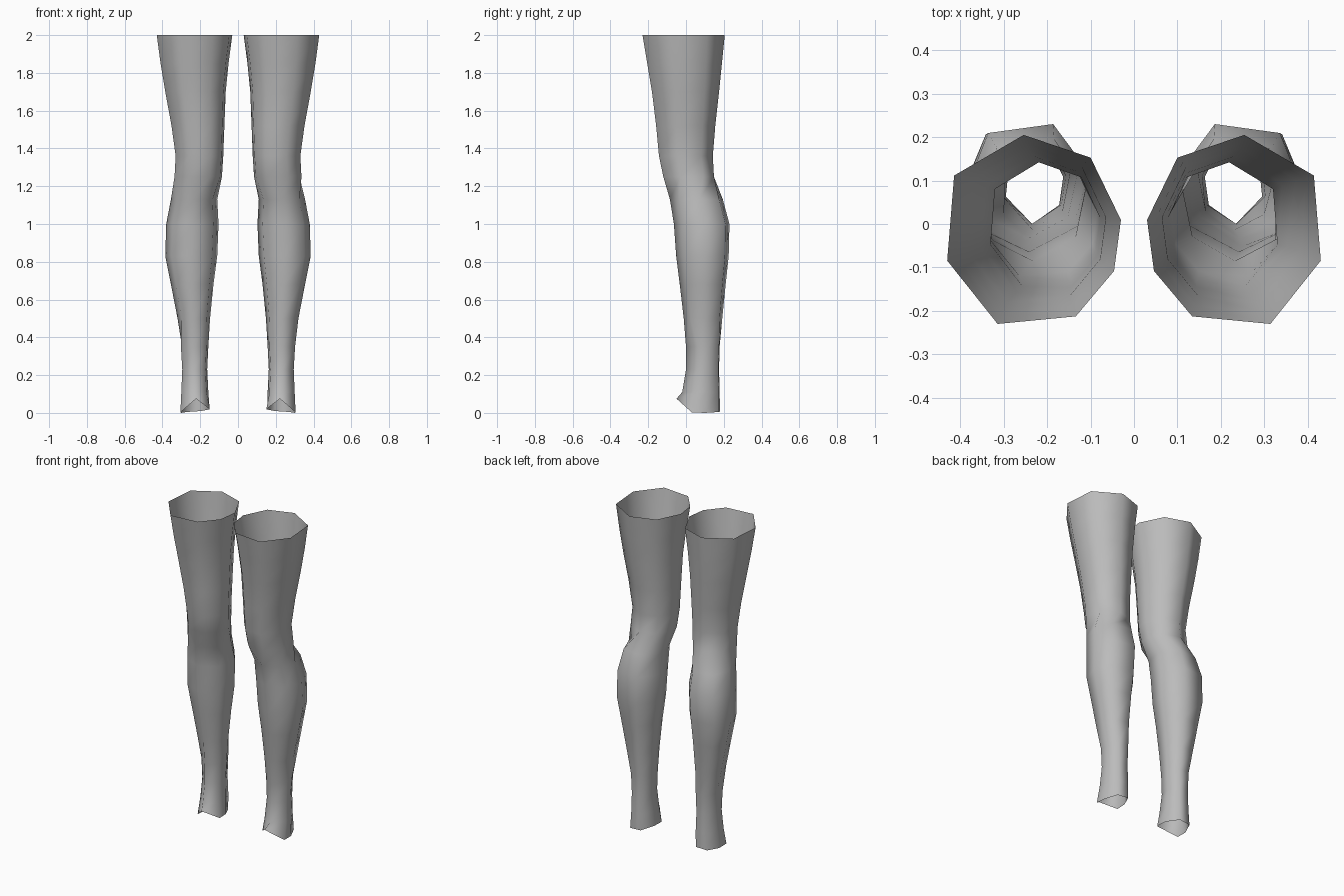
import bpy
import bmesh

cube = bpy.data.objects.get("Cube")
if cube:
    bpy.data.objects.remove(cube, do_unlink=True)

grey = bpy.data.materials.new("plain grey")
grey.use_nodes = True
grey.diffuse_color = (0.5, 0.5, 0.5, 1)
grey.node_tree.nodes["Principled BSDF"].inputs["Base Color"].default_value = (0.5, 0.5, 0.5, 1)

# Cross-sections as fractions of ring width and depth, counter-clockwise from the front
THIGH = [(0.26, 0.04), (0.71, 0.0), (1.0, 0.335), (0.96, 0.785),
         (0.56, 1.0), (0.175, 0.88), (0.0, 0.55), (0.04, 0.28)]
CALF = [(0.5, 0.0), (0.5, 0.0), (0.88, 0.17), (1.0, 0.55),
        (0.84, 0.93), (0.30, 1.0), (0.0, 0.62), (0.1, 0.2)]
ANKLE = [(0.54, 0.0), (0.54, 0.0), (1.0, 0.36), (0.96, 0.65),
         (0.74, 0.98), (0.25, 1.0), (0.0, 0.62), (0.07, 0.25)]

# Rings: height, inner x, outer x, front y, back y, cross-section
RINGS = [
    (2.00, 0.030, 0.430, -0.230, 0.205, THIGH),
    (1.85, 0.050, 0.410, -0.205, 0.190, THIGH),
    (1.70, 0.065, 0.385, -0.180, 0.175, THIGH),
    (1.52, 0.072, 0.352, -0.158, 0.155, THIGH),
    (1.36, 0.078, 0.330, -0.143, 0.142, THIGH),
    (1.25, 0.085, 0.336, -0.120, 0.148, THIGH),
    (1.13, 0.110, 0.355, -0.085, 0.195, CALF),
    (1.00, 0.103, 0.380, -0.064, 0.230, CALF),
    (0.83, 0.110, 0.385, -0.052, 0.226, CALF),
    (0.68, 0.130, 0.355, -0.033, 0.210, CALF),
    (0.50, 0.148, 0.320, -0.012, 0.192, CALF),
    (0.35, 0.157, 0.302, 0.000, 0.178, ANKLE),
    (0.23, 0.163, 0.295, 0.000, 0.175, ANKLE),
    (0.11, 0.157, 0.300, -0.020, 0.178, ANKLE),
]
# Ankle hem, raised to a point over the instep
HEM = [(0.222, -0.05, 0.075), (0.222, -0.05, 0.075), (0.305, 0.03, 0.003), (0.302, 0.10, 0.0),
       (0.27, 0.175, 0.005), (0.195, 0.18, 0.01), (0.155, 0.10, 0.018), (0.15, 0.03, 0.02)]


def build_leg(name, side):
    bm = bmesh.new()
    rows = [[(x0 + u * (x1 - x0), y0 + v * (y1 - y0), z) for u, v in shape]
            for z, x0, x1, y0, y1, shape in RINGS] + [HEM]
    rows = [[bm.verts.new((side * x, y, z)) for x, y, z in row] for row in rows]
    # Skin the rings, leaving both ends open
    for top, low in zip(rows, rows[1:]):
        for i in range(8):
            j = (i + 1) % 8
            quad = [low[i], low[j], top[j], top[i]]
            bm.faces.new(quad if side > 0 else quad[::-1])
    # Below the knee the two front corners meet in a single shin ridge
    bmesh.ops.remove_doubles(bm, verts=bm.verts, dist=0.0005)
    for face in bm.faces:
        face.smooth = True
    mesh = bpy.data.meshes.new(name)
    bm.to_mesh(mesh)
    bm.free()
    mesh.materials.append(grey)
    bpy.context.collection.objects.link(bpy.data.objects.new(name, mesh))


build_leg("left_leg", 1)
build_leg("right_leg", -1)
